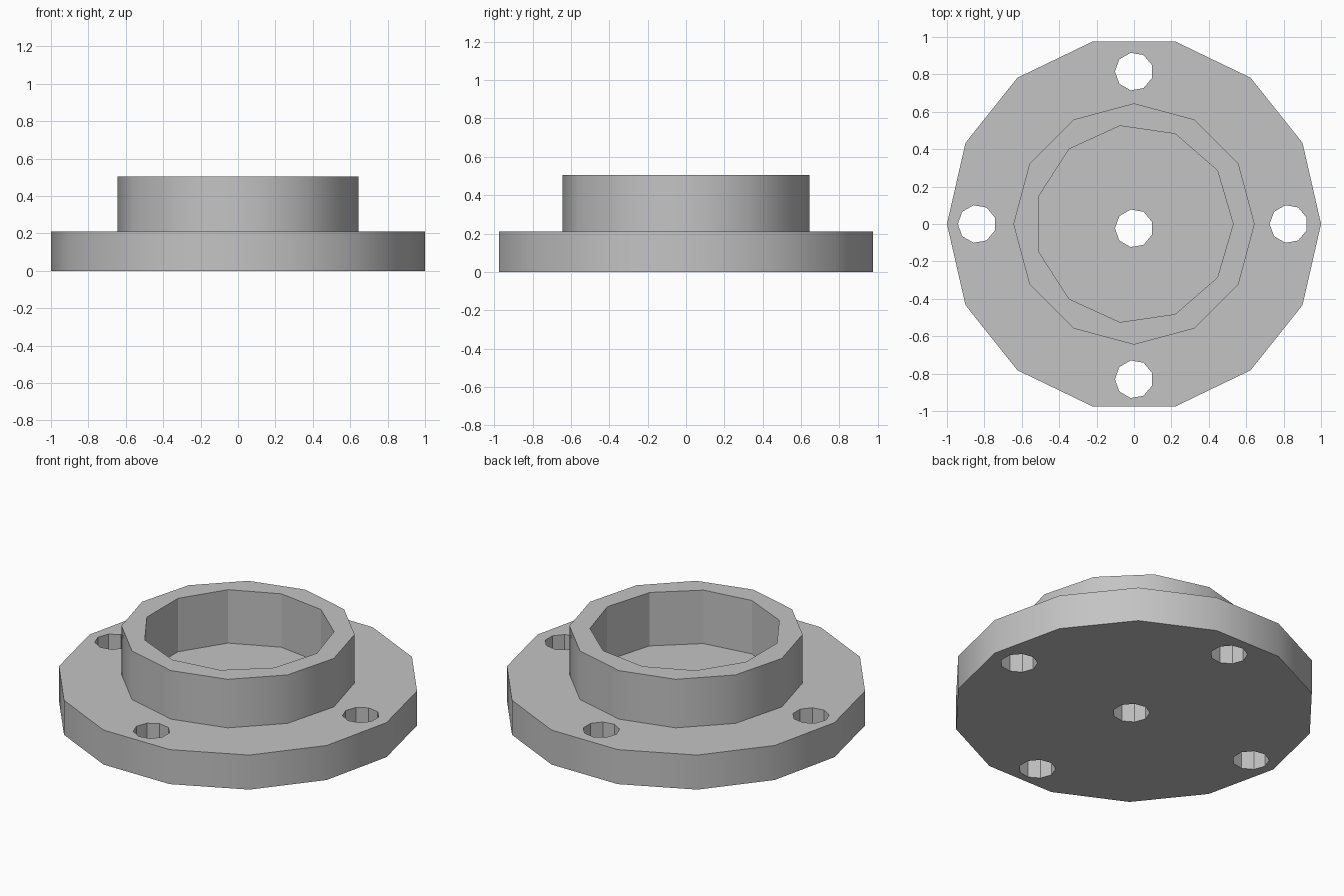
import bpy
import math

cube = bpy.data.objects.get("Cube")
if cube:
    bpy.data.objects.remove(cube, do_unlink=True)

# Single grey finish
grey = bpy.data.materials.new("plain_grey")
grey.use_nodes = True
colour = (0.55, 0.55, 0.55, 1.0)
grey.diffuse_color = colour
grey.node_tree.nodes["Principled BSDF"].inputs["Base Color"].default_value = colour


def prism(name, sides, radius, bottom, top, x=0.0, y=0.0, turn=0.0):
    """Upright prism with its first corner at angle turn from +x."""
    # Blender's cylinder starts at +y, so turn it back a quarter
    bpy.ops.mesh.primitive_cylinder_add(
        vertices=sides, radius=radius, depth=top - bottom,
        location=(x, y, (bottom + top) / 2),
        rotation=(0, 0, turn - math.pi / 2))
    obj = bpy.context.object
    obj.name = name
    obj.data.materials.append(grey)
    return obj


def combine(target, tool, operation):
    mod = target.modifiers.new(operation.lower(), "BOOLEAN")
    mod.operation = operation
    mod.solver = "EXACT"
    mod.object = tool
    bpy.ops.object.select_all(action="DESELECT")
    bpy.context.view_layer.objects.active = target
    target.select_set(True)
    bpy.ops.object.modifier_apply(modifier=mod.name)
    bpy.data.objects.remove(tool, do_unlink=True)


# Wide base plate with the raised collar joined on
flange = prism("flange_with_collar", 14, 1.0, 0.0, 0.21)
combine(flange, prism("collar", 12, 0.645, 0.1, 0.505), "UNION")

# Blind bore inside the collar
combine(flange, prism("bore_cutter", 11, 0.53, 0.18, 0.7), "DIFFERENCE")

# Four bolt holes and the central through hole
holes = [(0.0, 0.815), (0.0, -0.83), (-0.84, 0.0), (0.827, 0.0), (0.0, -0.023)]
for x, y in holes:
    cutter = prism("hole_cutter", 9, 0.102, -0.2, 0.4, x, y, math.pi)
    combine(flange, cutter, "DIFFERENCE")

# Soft outer walls, crisp rims and bore
bpy.ops.object.select_all(action="DESELECT")
flange.select_set(True)
bpy.context.view_layer.objects.active = flange
bpy.ops.object.shade_smooth_by_angle(angle=math.radians(30.5))
